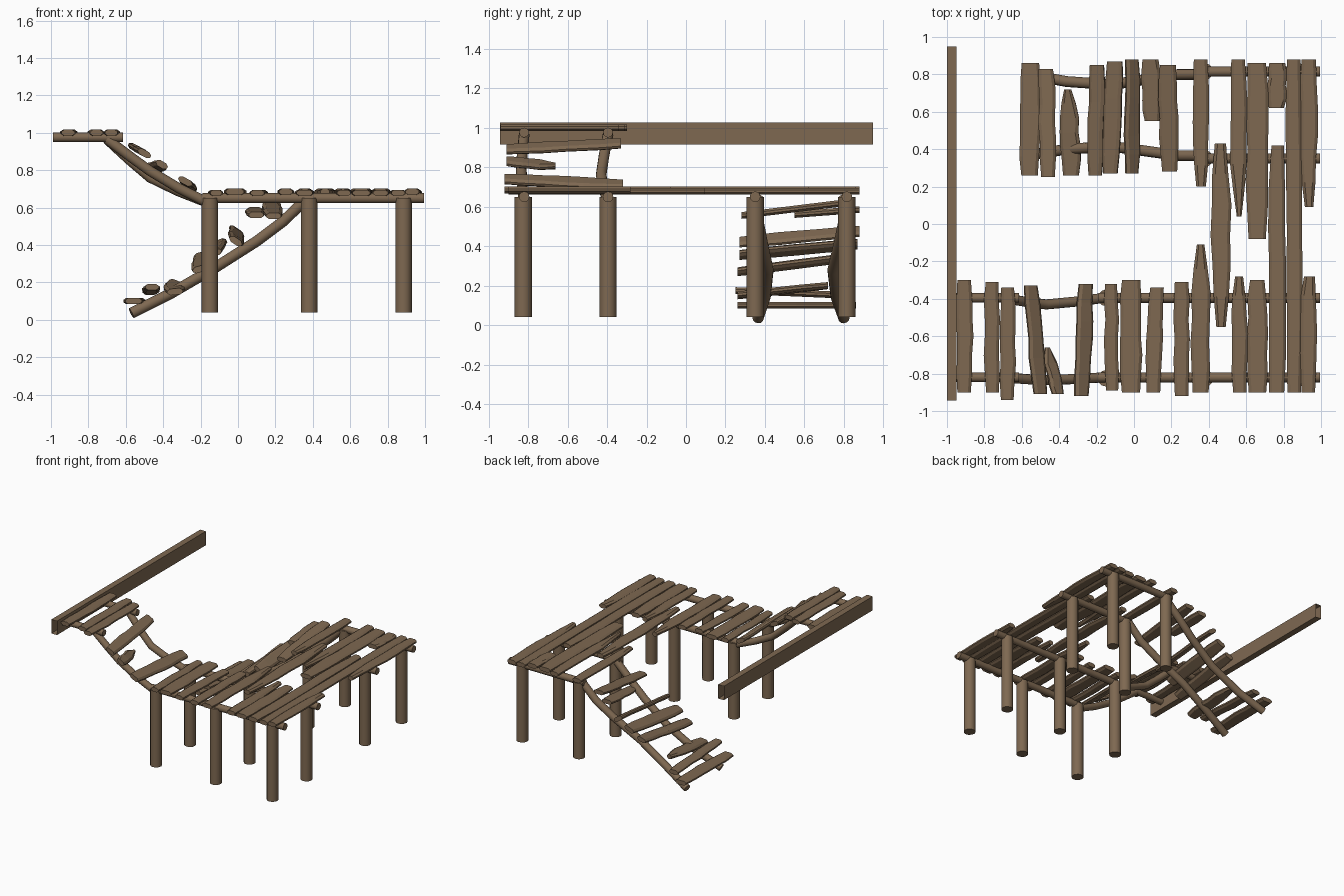
import bpy, bmesh, math, random
from mathutils import Vector

if "Cube" in bpy.data.objects:
    bpy.data.objects.remove(bpy.data.objects["Cube"])

random.seed(4)

wood = bpy.data.materials.new("weathered brown wood")
wood.diffuse_color = (0.21, 0.14, 0.083, 1)
wood.use_nodes = True
wood.node_tree.nodes["Principled BSDF"].inputs["Base Color"].default_value = wood.diffuse_color


def loft(name, rings, caps=True, smooth=False):
    """Skin a list of equal-length closed rings into one object."""
    bm = bmesh.new()
    vr = [[bm.verts.new(p) for p in r] for r in rings]
    n = len(vr[0])
    for a, b in zip(vr, vr[1:]):
        for i in range(n):
            bm.faces.new((a[i], a[(i + 1) % n], b[(i + 1) % n], b[i]))
    if caps:
        bm.faces.new(vr[0][::-1])
        bm.faces.new(vr[-1])
    bmesh.ops.recalc_face_normals(bm, faces=bm.faces)
    me = bpy.data.meshes.new(name)
    bm.to_mesh(me)
    bm.free()
    me.materials.append(wood)
    ob = bpy.data.objects.new(name, me)
    bpy.context.collection.objects.link(ob)
    if smooth:
        bpy.context.view_layer.objects.active = ob
        bpy.ops.object.select_all(action='DESELECT')
        ob.select_set(True)
        bpy.ops.object.shade_smooth_by_angle(angle=math.radians(40))
    return ob


def log(name, path, r, sides=12):
    """Round log along a path."""
    pts = [Vector(p) for p in path]
    rings = []
    for i, p in enumerate(pts):
        t = (pts[min(i + 1, len(pts) - 1)] - pts[max(i - 1, 0)]).normalized()
        u = t.cross(Vector((0, 1, 0))).normalized()
        v = t.cross(u)
        rings.append([p + r * (math.cos(a) * u + math.sin(a) * v)
                      for a in (2 * math.pi * k / sides for k in range(sides))])
    return loft(name, rings, smooth=True)


def plank(name, x0, x1, w, y0, y1, z0, z1, roll=0, e0=.85, e1=.85):
    """Rough board along y from end 0 to end 1; e0/e1 narrow the ends."""
    rings = []
    steps = 6
    for i in range(steps + 1):
        f = i / steps
        k = random.uniform(.93, 1.05)
        if i == 0:
            k = e0
        elif i == steps:
            k = e1
        elif i == 1:
            k = min(k, (1 + e0) / 2 + .06)
        elif i == steps - 1:
            k = min(k, (1 + e1) / 2 + .06)
        h, t = w * k / 2, .017
        b = min(.016, h * .5)
        sec = [(-h, -.006), (-h + b, -t), (h - b, -t), (h, -.006),
               (h, .006), (h - b, t), (-h + b, t), (-h, .006)]
        cx = x0 + (x1 - x0) * f + random.uniform(-.004, .004)
        cz = z0 + (z1 - z0) * f
        c, s = math.cos(roll), math.sin(roll)
        rings.append([(cx + x * c - z * s, y0 + (y1 - y0) * f, cz + x * s + z * c)
                      for x, z in sec])
    return loft(name, rings)


# Long wall beam, open at both ends
loft("wall_beam", [[(-1, y, .915), (-.95, y, .915), (-.95, y, 1.027), (-1, y, 1.027)]
                   for y in (-.943, 0, .948)], caps=False)

# Posts
for x in (-.15, .38, .885):
    for y in (-.825, -.395, .35, .815):
        if x > 0 or y < 0:
            log("post", [(x, y, .04), (x, y, .34), (x, y, .65)], .044)

# Level rails under the deck
for y in (-.82, -.395):
    log("front_deck_rail", [(-.19, y, .65), (.4, y, .65), (.995, y, .65)], .027)
for y in (.35, .815):
    log("rear_deck_rail", [(.33, y, .65), (.7, y, .65), (.995, y, .65)], .027)

# Upper landing rails and sagging ramp rails down to the deck
for y, sag, bow in ((-.82, .0, -.015), (-.395, .035, -.035)):
    log("landing_rail", [(-.99, y, .975), (-.8, y, .975), (-.615, y, .975)], .025)
    log("upper_ramp_rail", [(-.70, y, .965), (-.58, y + bow * .6, .875 - sag * .6),
                            (-.47, y + bow, .795 - sag), (-.32, y + bow * .6, .705 - sag * .5),
                            (-.16, y, .625)], .027)

# Lower ramp rails, bowed inward
for y, bow in ((.365, .05), (.80, -.055)):
    log("lower_ramp_rail", [(-.57, y, .035), (-.36, y + bow * .7, .14), (-.12, y + bow, .28),
                            (.1, y + bow * .4, .42), (.24, y, .525), (.36, y, .64)], .029)

# Upper landing boards
for x, w, y0, y1 in ((-.905, .085, -.90, -.30), (-.76, .08, -.90, -.31), (-.675, .08, -.94, -.34)):
    plank("landing_board", x, x, w, y0, y1, 1.0, 1.0)

# Upper ramp boards
plank("upper_ramp_board", -.50, -.55, .09, -.91, -.33, .89, .92, -.5)
plank("broken_upper_ramp_board", -.405, -.465, .08, -.91, -.66, .83, .805, -.55, .85, .3)
plank("upper_ramp_board", -.28, -.26, .095, -.92, -.32, .74, .71, -.5)

# Deck boards: x at front end, x at rear end, width, y range, end widths
D = .68
deck = [
    (-.12, -.12, .075, -.89, -.32, .85, .85), (-.015, -.015, .115, -.90, -.30, .85, .85),
    (.10, .12, .085, -.90, -.34, .85, .85), (.255, .255, .085, -.92, -.31, .85, .85),
    (.355, .355, .10, -.90, -.11, .85, .4), (.465, .465, .10, -.55, .43, .5, .6),
    (.565, .565, .085, -.90, -.28, .85, .5), (.56, .56, .085, .04, .88, .3, .85),
    (.66, .66, .11, -.90, -.30, .85, .7), (.66, .66, .115, -.08, .86, .8, .85),
    (.765, .765, .095, -.90, .42, .85, .7), (.765, .765, .1, .62, .86, .8, .85),
    (.855, .855, .085, -.90, .88, .85, .85),
    (.935, .935, .085, -.90, -.28, .85, .7), (.935, .935, .09, .09, .88, .5, .85),
    (.355, .355, .085, .20, .88, .6, .85),
]
for i, (x0, x1, w, y0, y1, e0, e1) in enumerate(deck):
    z = D + (.004 if i % 2 else -.002)
    plank("deck_board", x0, x1, w, y0, y1, z, z, 0, e0, e1)

# Lower ramp boards, tilted unevenly
ramp = [
    (-.56, -.55, .11, .26, .86, .10, .10, 0, .85), (-.46, -.47, .09, .25, .83, .175, .15, 0, .85),
    (-.335, -.355, .105, .26, .72, .15, .20, .1, .35), (-.205, -.20, .09, .26, .85, .27, .345, .3, .85),
    (-.13, -.10, .10, .27, .87, .355, .41, .4, .85), (-.01, -.01, .095, .27, .88, .42, .475, -.6, .85),
    (.095, .085, .10, .55, .88, .56, .585, 0, .85), (.19, .18, .10, .28, .85, .555, .625, 0, .85),
]
for x0, x1, w, y0, y1, z0, z1, roll, e1 in ramp:
    plank("lower_ramp_board", x0, x1, w, y0, y1, z0, z1, roll, .8, e1)
